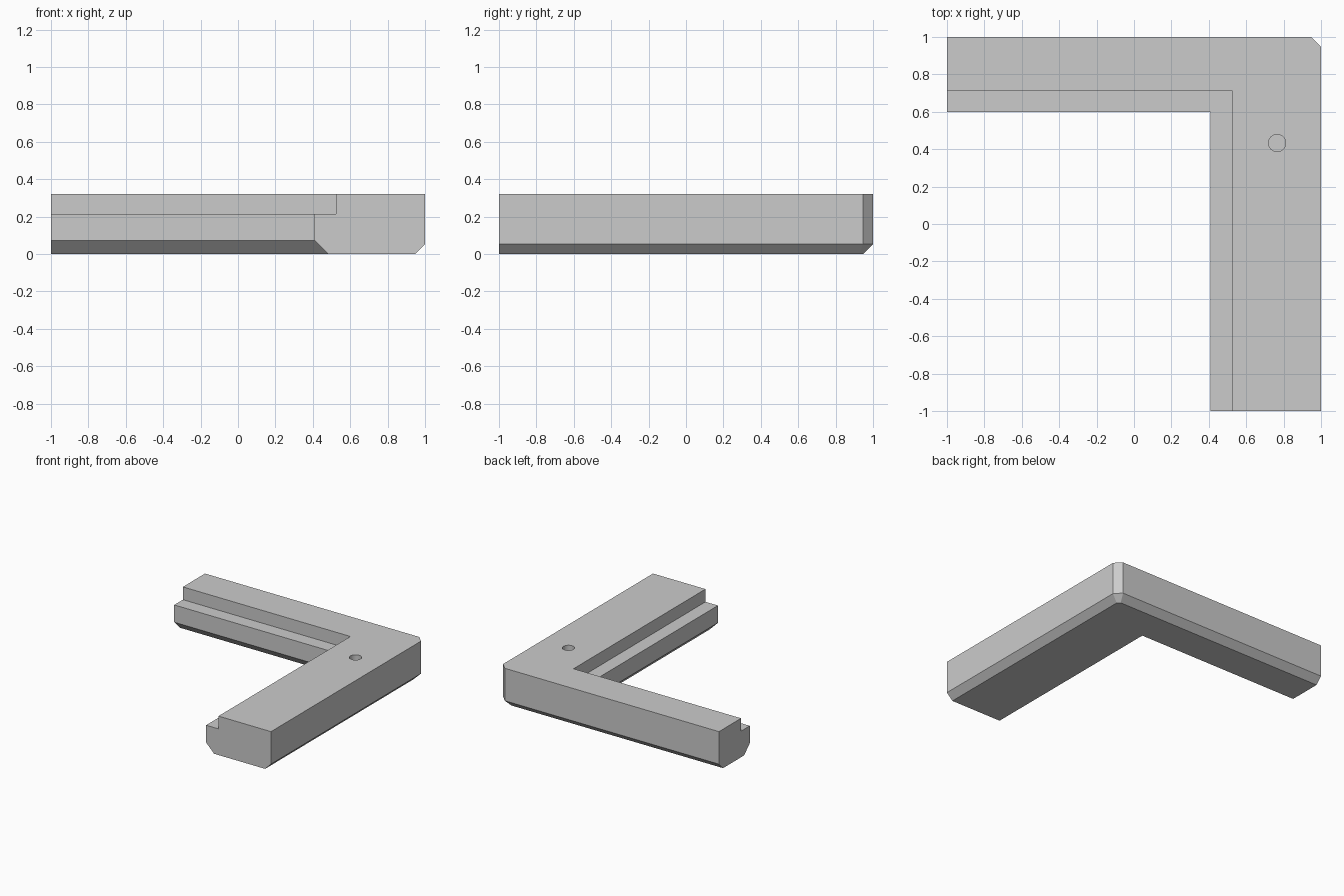
import bpy, bmesh, math
from mathutils import Matrix

cube = bpy.data.objects.get("Cube")
if cube:
    bpy.data.objects.remove(cube, do_unlink=True)

# Plain grey material
grey = bpy.data.materials.new("light_grey")
grey.use_nodes = True
colour = (0.6, 0.6, 0.6, 1)
grey.diffuse_color = colour
grey.node_tree.nodes["Principled BSDF"].inputs["Base Color"].default_value = colour

INNER_X, INNER_Y = 0.41, 0.60    # inside edges of the two arms
TOP, LEDGE = 0.32, 0.215
STEP, INNER_CUT, OUTER_CUT = 0.113, 0.073, 0.053

# Cross-section: (side, distance in from that side, height)
profile = [
    ("in", INNER_CUT, 0), ("in", 0, INNER_CUT), ("in", 0, LEDGE),
    ("in", STEP, LEDGE), ("in", STEP, TOP),
    ("out", 0, TOP), ("out", 0, OUTER_CUT), ("out", OUTER_CUT, 0),
]


def station(index, side, d):
    """Plan position at left end, two corner stations, front end."""
    if side == "in":
        x, y = INNER_X + d, INNER_Y + d
        return [(-1, y), (x, y), (x, y), (x, -1)][index]
    edge = 1 - d
    corner = 1 - OUTER_CUT - d * math.tan(math.pi / 8)
    return [(-1, edge), (corner, edge), (edge, corner), (edge, -1)][index]


def make_object(name, bm):
    bmesh.ops.recalc_face_normals(bm, faces=bm.faces)
    mesh = bpy.data.meshes.new(name)
    bm.to_mesh(mesh)
    bm.free()
    mesh.materials.append(grey)
    obj = bpy.data.objects.new(name, mesh)
    bpy.context.collection.objects.link(obj)
    return obj


# Corner frame: the cross-section carried round the bend
bm = bmesh.new()
rings = [[bm.verts.new((*station(i, side, d), z)) for side, d, z in profile]
         for i in range(4)]
for a, b in zip(rings, rings[1:]):
    for j in range(len(profile)):
        k = (j + 1) % len(profile)
        bm.faces.new((a[j], a[k], b[k], b[j]))
bm.faces.new(rings[0])
bm.faces.new(rings[-1])
bmesh.ops.remove_doubles(bm, verts=bm.verts, dist=0.0001)
bmesh.ops.dissolve_limit(bm, angle_limit=0.01, verts=bm.verts, edges=bm.edges)
frame = make_object("corner_frame", bm)

# Blind round hole in the top face
bm = bmesh.new()
bmesh.ops.create_cone(bm, cap_ends=True, segments=32, radius1=0.046, radius2=0.046,
                      depth=0.3, matrix=Matrix.Translation((0.765, 0.433, TOP)))
cutter = make_object("hole_cutter", bm)
cutter.hide_render = True
cut = frame.modifiers.new("hole", "BOOLEAN")
cut.object = cutter
cut.operation = "DIFFERENCE"
cut.solver = "EXACT"

bpy.ops.object.select_all(action="DESELECT")
frame.select_set(True)
bpy.context.view_layer.objects.active = frame
bpy.ops.object.modifier_apply(modifier=cut.name)
bpy.data.objects.remove(cutter, do_unlink=True)
bpy.ops.object.shade_smooth_by_angle(angle=math.radians(20))
